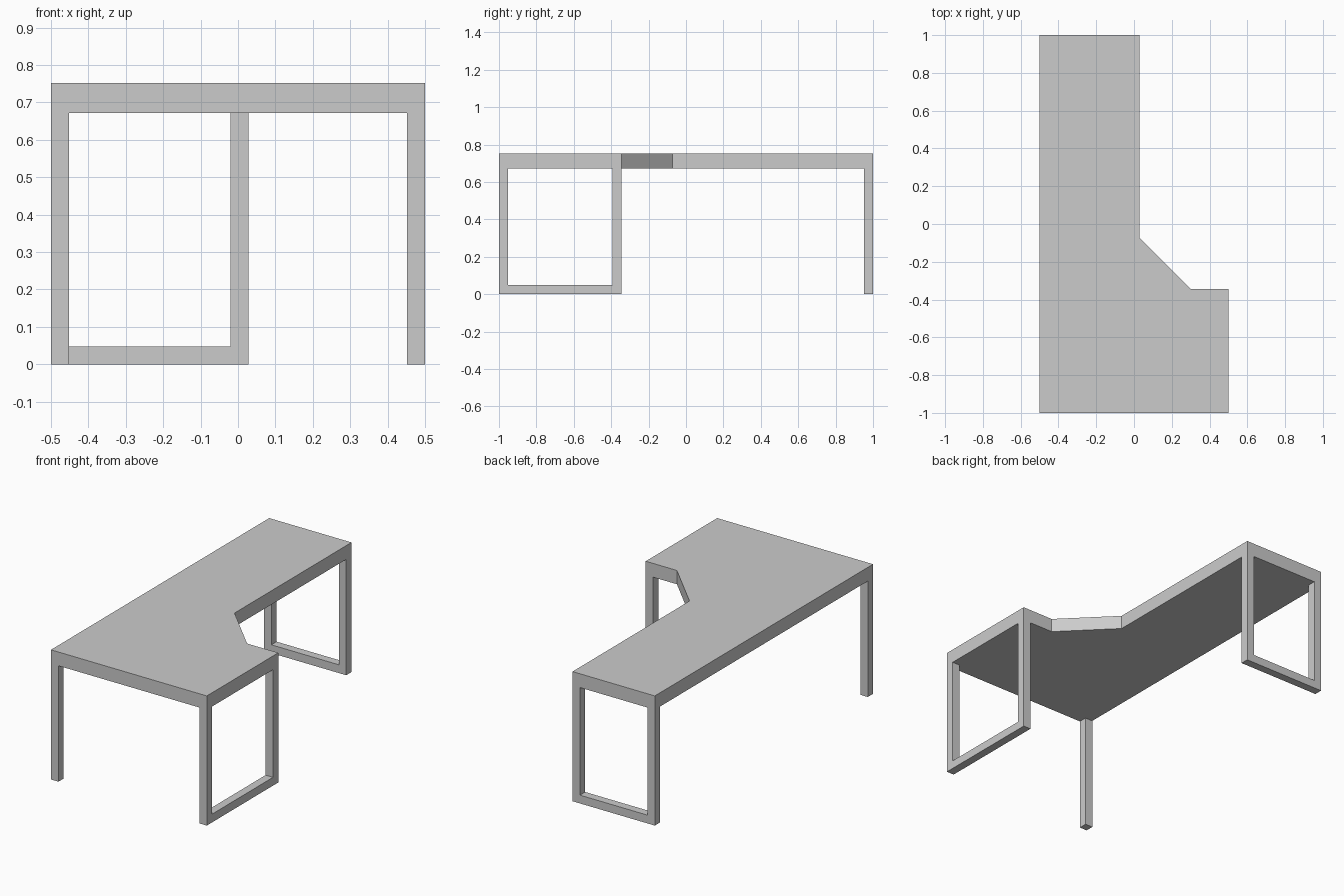
import bpy
import bmesh
from mathutils import Vector

if "Cube" in bpy.data.objects:
    bpy.data.objects.remove(bpy.data.objects["Cube"])

T = 0.048            # leg and rail thickness
TOP_Z, UNDER_Z = 0.752, 0.672
ARM_X = 0.028        # inner edge of the long arm
WING_Y = -0.345      # back edge of the wide end


def prism(name, points, direction):
    """Extrude a closed planar profile along a direction vector."""
    bm = bmesh.new()
    face = bm.faces.new([bm.verts.new(p) for p in points])
    new = bmesh.ops.extrude_face_region(bm, geom=[face])["geom"]
    verts = [g for g in new if isinstance(g, bmesh.types.BMVert)]
    bmesh.ops.translate(bm, verts=verts, vec=Vector(direction))
    bmesh.ops.recalc_face_normals(bm, faces=bm.faces[:])
    mesh = bpy.data.meshes.new(name)
    bm.to_mesh(mesh)
    bm.free()
    obj = bpy.data.objects.new(name, mesh)
    bpy.context.collection.objects.link(obj)
    return obj


def u_profile(a, b):
    """U-shaped outline: two posts joined by a floor rail."""
    return [(a, 0), (b, 0), (b, UNDER_Z), (b - T, UNDER_Z),
            (b - T, T), (a + T, T), (a + T, UNDER_Z), (a, UNDER_Z)]


# L-shaped desktop with a chamfered inner corner
outline = [(-0.5, -1), (0.5, -1), (0.5, WING_Y), (0.3, WING_Y),
           (ARM_X, -0.072), (ARM_X, 1), (-0.5, 1)]
prism("desktop", [(x, y, UNDER_Z) for x, y in outline], (0, 0, TOP_Z - UNDER_Z))

# Leg frame under the right side of the wide end
prism("side_leg_frame", [(0.5, y, z) for y, z in u_profile(-1, WING_Y)], (-T, 0, 0))

# Leg frame under the back end of the long arm
prism("back_leg_frame", [(x, 1, z) for x, z in u_profile(-0.5, ARM_X)], (0, -T, 0))

# Single leg at the outer front corner
a, b = -0.5, -1
prism("corner_leg", [(a, b, 0), (a + T, b, 0), (a + T, b + T, 0), (a, b + T, 0)],
      (0, 0, UNDER_Z))
